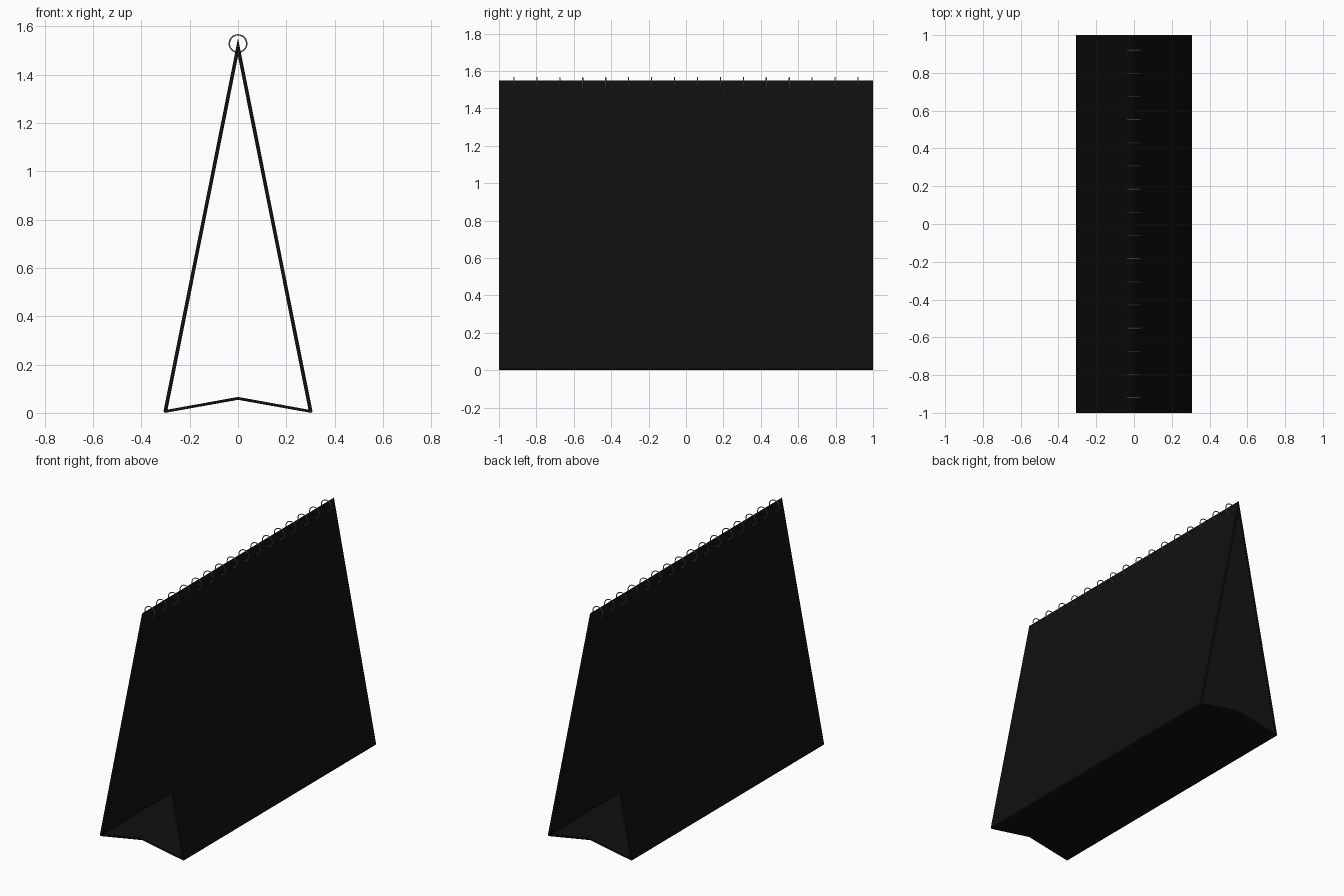
import bpy
import bmesh
from math import radians
from mathutils import Vector

cube = bpy.data.objects.get("Cube")
if cube:
    bpy.data.objects.remove(cube, do_unlink=True)


def make_material(name, color):
    mat = bpy.data.materials.new(name)
    mat.use_nodes = True
    mat.diffuse_color = color
    bsdf = next(n for n in mat.node_tree.nodes if n.type == 'BSDF_PRINCIPLED')
    bsdf.inputs["Base Color"].default_value = color
    return mat


black = make_material("black card", (0.005, 0.005, 0.005, 1))
grey = make_material("grey wire", (0.3, 0.3, 0.3, 1))


def mirrored(half):
    """Close a right-hand half profile by mirroring its inner points."""
    return half + [(-x, z) for x, z in reversed(half[1:-1])]


# Folded card stand: hollow tent profile extruded along its length
outer = mirrored([(0, 1.55), (0.308, 0.007), (0.303, 0), (0, 0.054)])
inner = mirrored([(0, 1.475), (0.291, 0.016), (0.288, 0.014), (0, 0.066)])
bm = bmesh.new()


def add_loop(points, y):
    return [bm.verts.new((x, y, z)) for x, z in points]


def bridge(a, b):
    n = len(a)
    for i in range(n):
        j = (i + 1) % n
        bm.faces.new((a[i], a[j], b[j], b[i]))


loops = [add_loop(outer, -1), add_loop(outer, 1), add_loop(inner, 1), add_loop(inner, -1)]
for i in range(4):
    bridge(loops[i], loops[(i + 1) % 4])
bmesh.ops.recalc_face_normals(bm, faces=bm.faces)
mesh = bpy.data.meshes.new("card_stand")
bm.to_mesh(mesh)
bm.free()
mesh.materials.append(black)
stand = bpy.data.objects.new("card_stand", mesh)
bpy.context.collection.objects.link(stand)

# Row of wire binding rings along the top fold
COUNT = 16
for i in range(COUNT):
    y = -0.92 + 1.84 * i / (COUNT - 1)
    bpy.ops.mesh.primitive_torus_add(
        major_radius=0.036, minor_radius=0.003, major_segments=32, minor_segments=8,
        location=Vector((0, y, 1.528)), rotation=(radians(90), 0, 0))
    ring = bpy.context.object
    ring.name = f"binding_ring_{i + 1}"
    ring.data.materials.append(grey)
    bpy.ops.object.shade_smooth()
